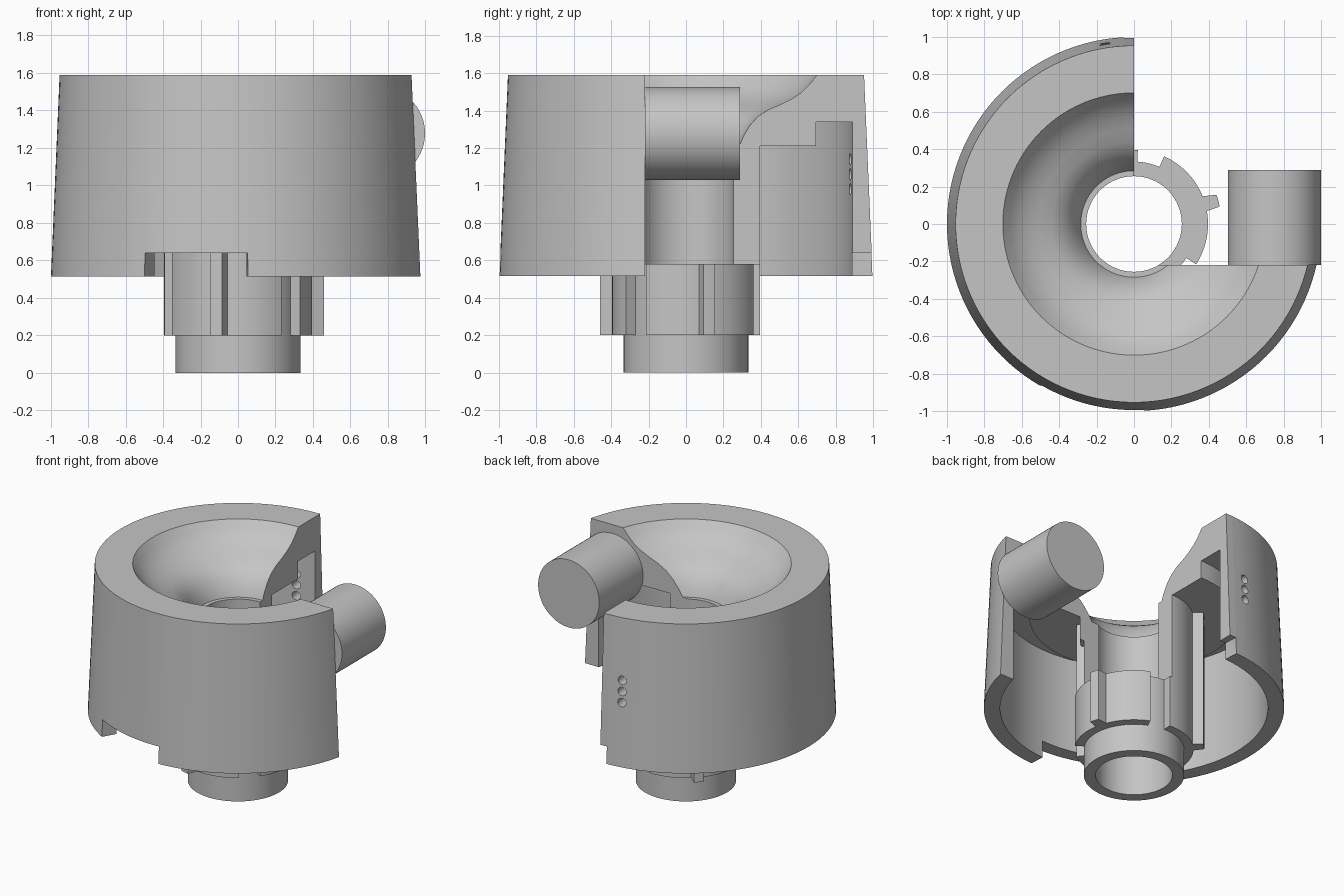
import bpy, bmesh
from math import radians, cos, sin, pi
from mathutils import Matrix, Vector

cube = bpy.data.objects.get("Cube")
if cube:
    bpy.data.objects.remove(cube, do_unlink=True)

grey = bpy.data.materials.new("matte grey")
grey.use_nodes = True
grey.diffuse_color = (0.56, 0.56, 0.56, 1)
bsdf = next(n for n in grey.node_tree.nodes if n.type == 'BSDF_PRINCIPLED')
bsdf.inputs["Base Color"].default_value = grey.diffuse_color

SEGMENTS = 120
BORE = 0.255
SECTION_Y = -0.22


def finish(name, bm):
    bmesh.ops.recalc_face_normals(bm, faces=bm.faces)
    mesh = bpy.data.meshes.new(name)
    bm.to_mesh(mesh)
    bm.free()
    mesh.materials.append(grey)
    obj = bpy.data.objects.new(name, mesh)
    bpy.context.collection.objects.link(obj)
    return obj


def revolve(name, profile):
    """Turn a closed (radius, height) outline around the z axis."""
    bm = bmesh.new()
    rings = []
    for i in range(SEGMENTS):
        a = 2 * pi * i / SEGMENTS
        rings.append([bm.verts.new((r * cos(a), r * sin(a), z)) for r, z in profile])
    n = len(profile)
    for i, ring in enumerate(rings):
        after = rings[(i + 1) % SEGMENTS]
        for j in range(n):
            k = (j + 1) % n
            bm.faces.new((ring[j], after[j], after[k], ring[k]))
    return finish(name, bm)


def prism(name, outline, z0, z1):
    """Extrude a closed (x, y) outline between two heights."""
    bm = bmesh.new()
    base = bm.faces.new([bm.verts.new((x, y, z0)) for x, y in outline])
    out = bmesh.ops.extrude_face_region(bm, geom=[base])
    top = [v for v in out["geom"] if isinstance(v, bmesh.types.BMVert)]
    bmesh.ops.translate(bm, verts=top, vec=(0, 0, z1 - z0))
    return finish(name, bm)


def cylinder(name, centre, axis, radius, length, sides):
    bm = bmesh.new()
    turn = Vector(axis).to_track_quat('Z', 'Y').to_matrix().to_4x4()
    bmesh.ops.create_cone(bm, cap_ends=True, segments=sides, radius1=radius,
                          radius2=radius, depth=length,
                          matrix=Matrix.Translation(centre) @ turn)
    return finish(name, bm)


def arc(radius, start, end, step=3):
    count = max(1, round((end - start) / step))
    angles = [radians(start + (end - start) * i / count) for i in range(count + 1)]
    return [(radius * cos(a), radius * sin(a)) for a in angles]


def cut(obj, cutter):
    """Subtract a cutter, bake the result and drop the cutter."""
    cutter.hide_render = True
    mod = obj.modifiers.new("cut", 'BOOLEAN')
    mod.operation = 'DIFFERENCE'
    mod.solver = 'EXACT'
    mod.object = cutter
    bpy.context.view_layer.update()
    graph = bpy.context.evaluated_depsgraph_get()
    mesh = bpy.data.meshes.new_from_object(obj.evaluated_get(graph))
    obj.modifiers.clear()
    obj.data = mesh
    bpy.data.objects.remove(cutter, do_unlink=True)


def section(z0):
    return prism("section_cutter", [(0, SECTION_Y), (2, SECTION_Y), (2, 2), (0, 2)], z0, 2)


# Tapered housing with a flared bowl and a stepped hollow underside
bowl_curve = [(BORE, 1.04), (0.26, 1.12), (0.28, 1.2), (0.305, 1.26), (0.34, 1.32),
              (0.385, 1.37), (0.44, 1.405), (0.51, 1.435), (0.57, 1.465),
              (0.62, 1.5), (0.66, 1.54), (0.7, 1.59)]
housing = revolve("bowl_housing", bowl_curve + [
    (0.952, 1.59), (0.998, 0.515), (0.89, 0.515), (0.89, 1.34),
    (0.695, 1.34), (0.695, 1.21), (0.36, 1.21), (0.36, 1.04)])

# Two opposite notches in the lower rim
for start in (60, 240):
    wedge = arc(0.8, start, start + 33) + arc(1.2, start, start + 33)[::-1]
    cut(housing, prism("notch_cutter", wedge, 0.4, 0.64))

# Three small drilled holes beside the open section
for z in (0.98, 1.06, 1.14):
    cut(housing, cylinder("hole_cutter", (-0.15, 0.93, z), (-0.155, 1, 0), 0.031, 0.3, 24))

cut(housing, section(0))

# Keyed sleeve: three raised lobes, each with a slim rib
outline = []
for lobe in (-33, 87, 207):
    outline += arc(0.395, lobe, lobe + 43)
    outline += arc(0.467, lobe + 44.5, lobe + 52.5)
    outline += arc(0.395, lobe + 55, lobe + 99)
    outline += arc(0.333, lobe + 99, lobe + 120)
sleeve = prism("keyed_sleeve", outline, 0.2, 1.21)
cut(sleeve, cylinder("bore_cutter", (0, 0, 0.7), (0, 0, 1), BORE, 3, SEGMENTS))
cut(sleeve, section(0.58))

# Plain neck below the sleeve
neck = revolve("neck_tube", [(BORE, 0), (0.333, 0), (0.333, 0.2), (BORE, 0.2)])

# Solid round bar standing out from the section face
bar = cylinder("side_bar", (0.75, 0.034, 1.278), (0, 1, 0), 0.248, 0.508, 72)

# Smooth round surfaces, crisp edges
bpy.ops.object.select_all(action='DESELECT')
for part in (housing, sleeve, neck, bar):
    part.select_set(True)
    bpy.context.view_layer.objects.active = part
bpy.ops.object.shade_smooth_by_angle(angle=radians(25))
